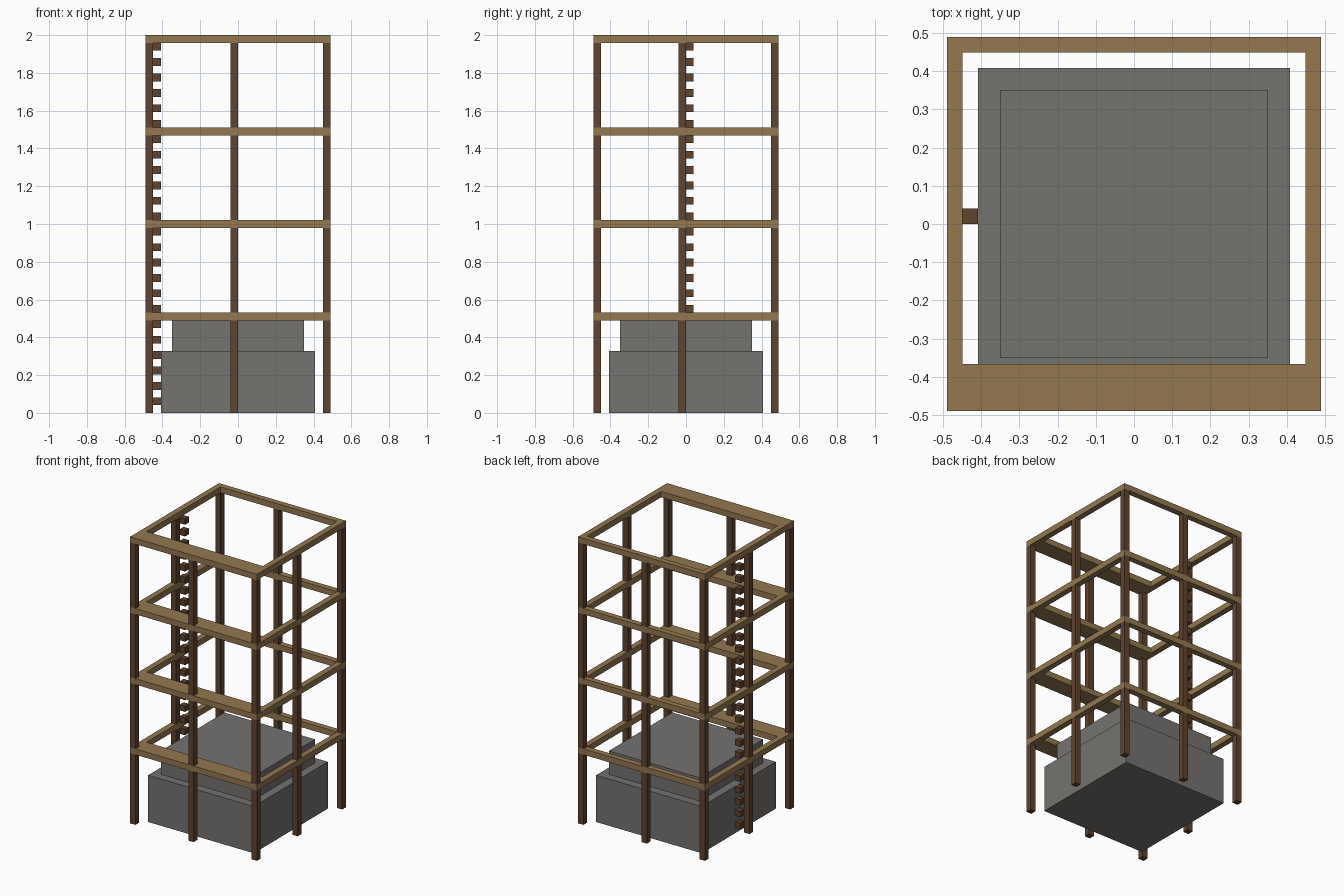
import bpy, bmesh
from mathutils import Vector

if "Cube" in bpy.data.objects:
    bpy.data.objects.remove(bpy.data.objects["Cube"], do_unlink=True)

U = 2 / 49          # one timber thickness
HALF = 12           # half the tower width, in timbers
STOREY = 12
LEVELS = [12, 24, 36, 48]   # underside of each beam ring


def material(name, rgb):
    lin = [((c / 255 + 0.055) / 1.055) ** 2.4 for c in rgb] + [1]
    m = bpy.data.materials.new(name)
    m.use_nodes = True
    m.diffuse_color = lin
    bsdf = next(n for n in m.node_tree.nodes if n.type == 'BSDF_PRINCIPLED')
    bsdf.inputs["Base Color"].default_value = lin
    bsdf.inputs["Roughness"].default_value = 0.9
    return m


light_wood = material("light_wood", (147, 120, 80))
dark_wood = material("dark_wood", (95, 67, 46))
stone = material("grey_stone", (117, 115, 112))


def finish(bm, name, mat):
    """Scale timber units to world units and turn the bmesh into an object."""
    bmesh.ops.scale(bm, vec=(U, U, U), verts=bm.verts)
    bmesh.ops.recalc_face_normals(bm, faces=bm.faces)
    mesh = bpy.data.meshes.new(name)
    bm.to_mesh(mesh)
    bm.free()
    mesh.materials.append(mat)
    obj = bpy.data.objects.new(name, mesh)
    bpy.context.collection.objects.link(obj)
    return obj


def add_box(bm, low, high):
    low, high = Vector(low), Vector(high)
    verts = bmesh.ops.create_cube(bm, size=1)["verts"]
    bmesh.ops.scale(bm, vec=high - low, verts=verts)
    bmesh.ops.translate(bm, vec=(low + high) / 2, verts=verts)
    return verts


def rectangle(bm, x0, y0, x1, y1, z):
    return [bm.verts.new((x, y, z)) for x, y in ((x0, y0), (x1, y0), (x1, y1), (x0, y1))]


# Stepped stone base: inset the top of a block and raise it
bm = bmesh.new()
add_box(bm, (-10, -10, 0), (10, 10, 8))
bm.faces.ensure_lookup_table()
top = max(bm.faces, key=lambda f: f.calc_center_median().z)
bmesh.ops.inset_region(bm, faces=[top], thickness=2)
raised = bmesh.ops.extrude_face_region(bm, geom=[top])["geom"]
bmesh.ops.translate(bm, vec=(0, 0, 4), verts=[v for v in raised if isinstance(v, bmesh.types.BMVert)])
if top.is_valid:
    bmesh.ops.delete(bm, geom=[top], context='FACES_ONLY')
finish(bm, "stone_base", stone)

# Beam rings, with a wider walkway along the front
for number, z in enumerate(LEVELS, 1):
    bm = bmesh.new()
    outer = rectangle(bm, -HALF, -HALF, HALF, HALF, z)
    inner = rectangle(bm, 1 - HALF, 3 - HALF, HALF - 1, HALF - 1, z)
    for i in range(4):
        j = (i + 1) % 4
        bm.faces.new((outer[i], outer[j], inner[j], inner[i]))
    bottom = list(bm.faces)
    lifted = bmesh.ops.extrude_face_region(bm, geom=bottom, use_keep_orig=True)["geom"]
    bmesh.ops.translate(bm, vec=(0, 0, 1), verts=[v for v in lifted if isinstance(v, bmesh.types.BMVert)])
    finish(bm, f"beam_ring_{number}", light_wood)

# Posts at the corners and the middle of each side, one set per storey
edges = {"low": -HALF, "mid": -1, "high": HALF - 1}
for kx, x in edges.items():
    for ky, y in edges.items():
        if kx == ky == "mid":
            continue
        bm = bmesh.new()
        for z in LEVELS:
            start = 0 if z == STOREY else z - STOREY + 1
            add_box(bm, (x, y, start), (x + 1, y + 1, z))
        finish(bm, f"post_x_{kx}_y_{ky}", dark_wood)

# Ladder rungs inside the right wall
bm = bmesh.new()
for z in range(1, 48, 2):
    add_box(bm, (1 - HALF, 0, z), (2 - HALF, 1, z + 1))
finish(bm, "ladder_rungs", dark_wood)
